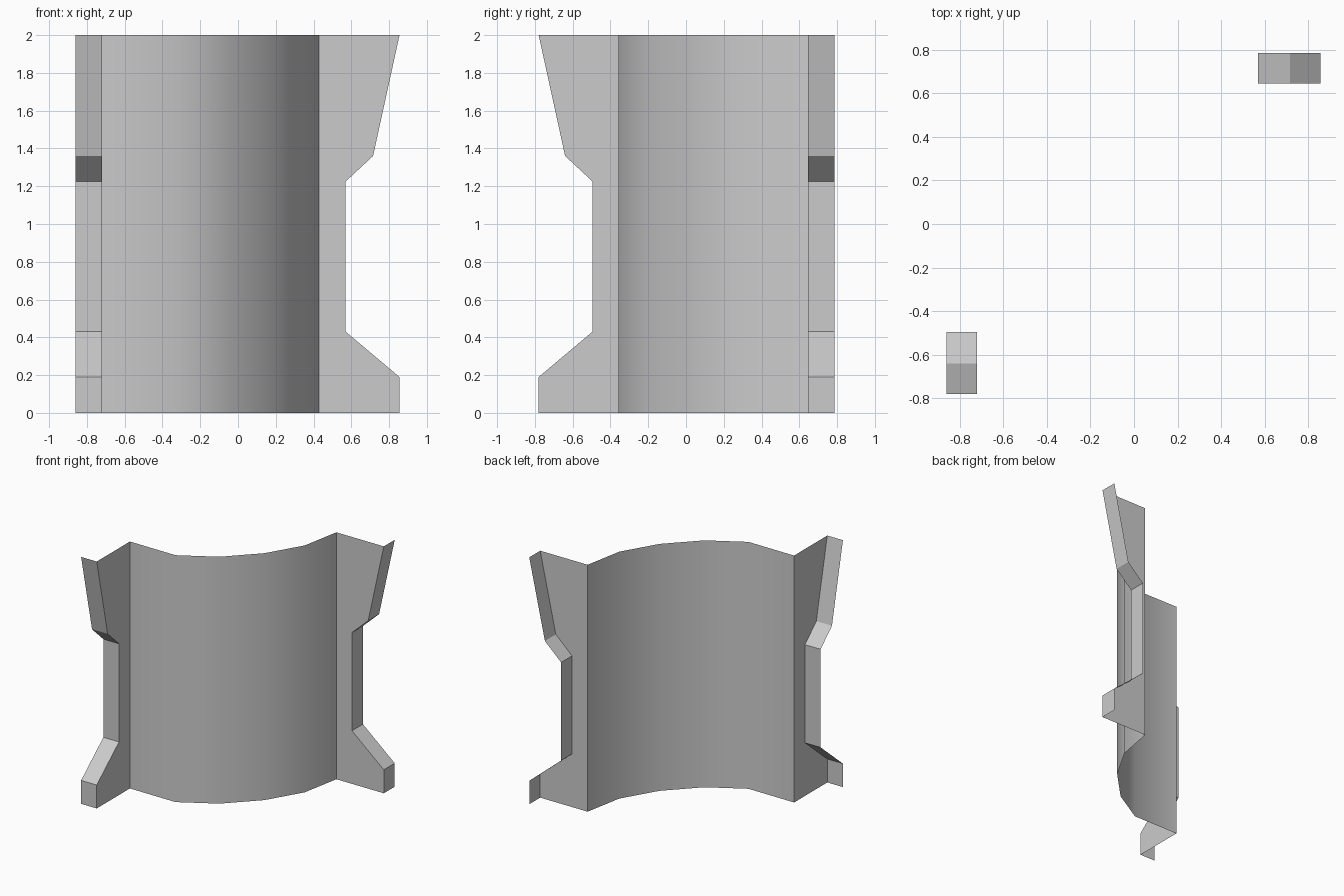
import bpy

if "Cube" in bpy.data.objects:
    bpy.data.objects.remove(bpy.data.objects["Cube"])

# plan of the curved wall (x, y), left corner to right corner
WALL = [(-0.72, -0.355), (-0.31, -0.358), (-0.03, -0.195),
        (0.205, 0.045), (0.37, 0.325), (0.43, 0.645)]
# flange outline: distance out from the wall corner, height
EDGE = [(0.425, 0), (0.425, 0.19), (0.14, 0.43), (0.14, 1.225), (0.285, 1.36), (0.425, 2)]
RIM = 0.14


def strip(name, side_a, side_b, smooth=False):
    """Sheet of quads between two matching point rows."""
    n = len(side_a)
    faces = [(i, i + 1, n + i + 1, n + i) for i in range(n - 1)]
    mesh = bpy.data.meshes.new(name)
    mesh.from_pydata(side_a + side_b, [], faces)
    obj = bpy.data.objects.new(name, mesh)
    bpy.context.collection.objects.link(obj)
    if smooth:
        bpy.ops.object.select_all(action='DESELECT')
        obj.select_set(True)
        bpy.context.view_layer.objects.active = obj
        bpy.ops.object.shade_smooth_by_angle(angle=0.7)
    return obj


def flange(side, corner, out, back):
    """Notched flange running along 'out', with a rim folded along 'back'."""
    def at(d, r, z):
        return tuple(corner[k] + out[k] * d + back[k] * r for k in (0, 1)) + (z,)
    inner = [at(0, 0, z) for d, z in EDGE]
    outer = [at(d, 0, z) for d, z in EDGE]
    folded = [at(d, RIM, z) for d, z in EDGE]
    strip(side + "_flange", inner, outer)
    strip(side + "_rim", outer, folded)


# curved wall
strip("curved_wall", [(x, y, 0) for x, y in WALL], [(x, y, 2) for x, y in WALL], True)

# notched flanges with folded rims on both sides
flange("right", WALL[-1], (1, 0), (0, 1))
flange("left", WALL[0], (0, -1), (-1, 0))
